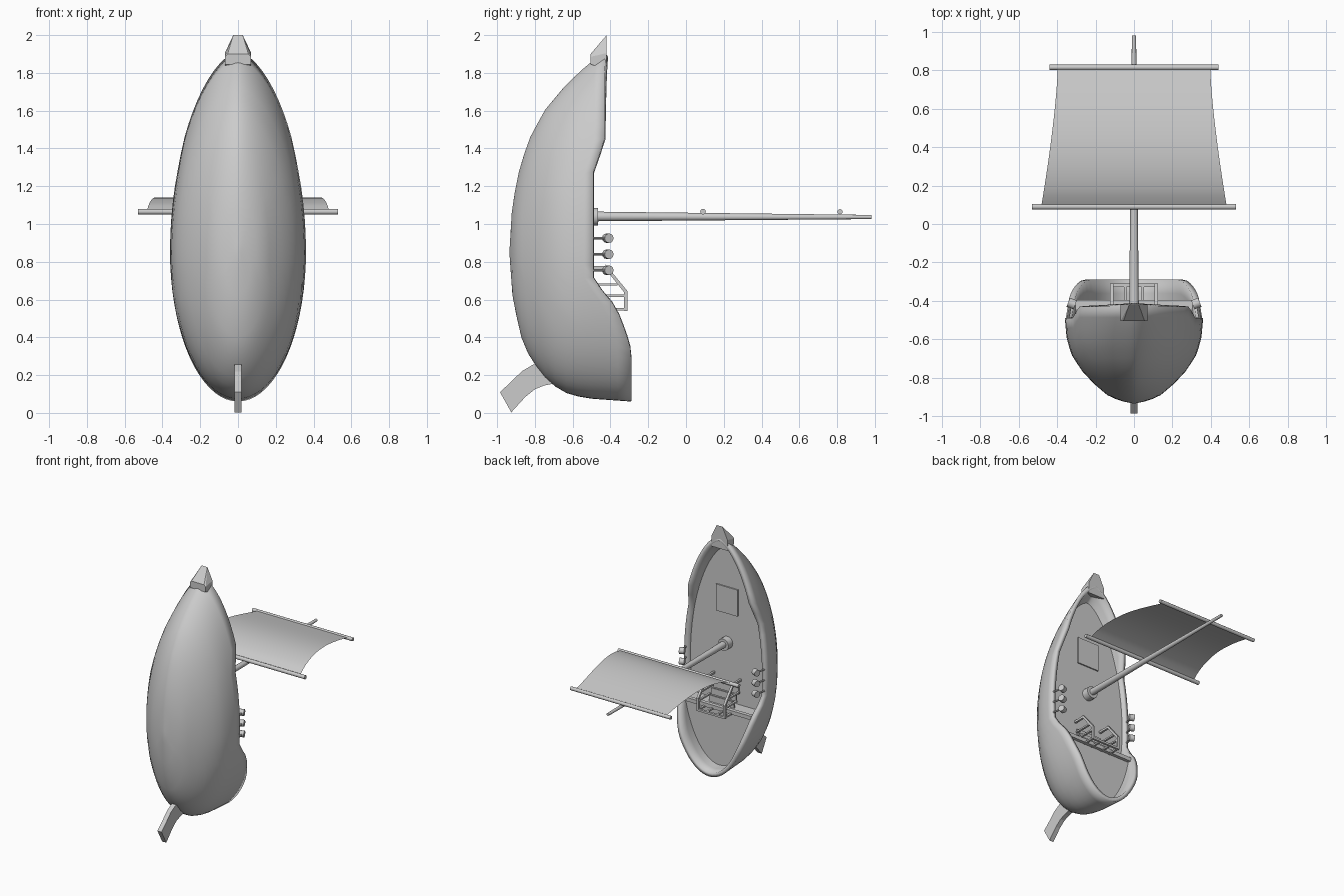
import bpy, bmesh
from math import sin, cos, pi, radians
from mathutils import Vector

if "Cube" in bpy.data.objects:
    bpy.data.objects.remove(bpy.data.objects["Cube"])


def interp(pts, v):
    """Piecewise linear lookup in an ascending list of (key, value)."""
    if v <= pts[0][0]:
        return pts[0][1]
    for (a, fa), (b, fb) in zip(pts, pts[1:]):
        if v <= b:
            return fa + (fb - fa) * (v - a) / (b - a)
    return pts[-1][1]


def make(name, bm, smooth=True):
    bmesh.ops.recalc_face_normals(bm, faces=bm.faces)
    me = bpy.data.meshes.new(name)
    bm.to_mesh(me)
    bm.free()
    ob = bpy.data.objects.new(name, me)
    bpy.context.collection.objects.link(ob)
    if smooth:
        bpy.ops.object.select_all(action='DESELECT')
        ob.select_set(True)
        bpy.context.view_layer.objects.active = ob
        bpy.ops.object.shade_smooth_by_angle(angle=radians(35))
    return ob


def rod(name, a, b, r1, r2=None, sides=12):
    """Tapered cylinder between two points."""
    a, b = Vector(a), Vector(b)
    bm = bmesh.new()
    bmesh.ops.create_cone(bm, cap_ends=True, segments=sides, radius1=r1,
                          radius2=r1 if r2 is None else r2, depth=(b - a).length)
    m = (b - a).to_track_quat('Z', 'Y').to_matrix().to_4x4()
    m.translation = (a + b) / 2
    bm.transform(m)
    return make(name, bm)


def hull_of(name, pts):
    """Convex solid around points."""
    bm = bmesh.new()
    for p in pts:
        bm.verts.new(p)
    bmesh.ops.convex_hull(bm, input=bm.verts)
    return make(name, bm, False)


def box(name, lo, hi):
    return hull_of(name, [(x, y, z) for x in (lo[0], hi[0]) for y in (lo[1], hi[1])
                          for z in (lo[2], hi[2])])


def extrude_x(name, yz, half):
    bm = bmesh.new()
    f = bm.faces.new([bm.verts.new((-half, y, z)) for y, z in yz])
    r = bmesh.ops.extrude_face_region(bm, geom=[f])
    bmesh.ops.translate(bm, vec=(2 * half, 0, 0),
                        verts=[v for v in r['geom'] if isinstance(v, bmesh.types.BMVert)])
    return make(name, bm, False)


# Hull shape: stern end, bow end and half width by depth y; rim height by z
MID, KEEL, N, ROWS = 0.85, -0.935, 72, 14
STERN = [(KEEL, .85), (-.92, .63), (-.88, .42), (-.83, .3), (-.76, .2), (-.67, .12),
         (-.6, .092), (-.5, .075), (-.29, .06)]
BOW = [(KEEL, .85), (-.92, 1.1), (-.88, 1.3), (-.83, 1.45), (-.75, 1.6), (-.65, 1.72),
       (-.57, 1.8), (-.5, 1.86), (-.43, 1.91)]
WIDTH = [(KEEL, 0), (-.92, .075), (-.89, .14), (-.83, .21), (-.76, .275), (-.68, .325),
         (-.6, .35), (-.49, .36)]
RIM = [(.33, -.29), (.42, -.315), (.56, -.37), (.7, -.49), (1.3, -.49), (1.45, -.43)]


def outline(a, y):
    t = cos(a)
    reach = MID - interp(STERN, y) if t > 0 else interp(BOW, y) - MID
    x = interp(WIDTH, y) * max(0, 1 - t * t) ** (.5 if t > 0 else .6)
    return Vector((x if a <= pi else -x, y, MID - reach * t))


bm = bmesh.new()
rows = []
for k in range(ROWS + 1):
    row = []
    for j in range(N):
        a = 2 * pi * j / N
        top = interp(RIM, outline(a, -.43).z)
        row.append(bm.verts.new(outline(a, top + (KEEL - top) * sin(pi / 2 * k / ROWS))))
    rows.append(row)
for r0, r1 in zip(rows, rows[1:]):
    for j in range(N):
        n = (j + 1) % N
        bm.faces.new((r0[j], r0[n], r1[n], r1[j]))
bmesh.ops.remove_doubles(bm, verts=bm.verts, dist=.0005)
hull = make("hull", bm)
low = min(hull.data.polygons, key=lambda p: p.center.y)
if low.normal.y > 0:
    hull.data.flip_normals()
mod = hull.modifiers.new("planking", 'SOLIDIFY')
mod.thickness, mod.offset = .032, -1


# Decks, clipped at the step
def deck(name, y, clip):
    bm = bmesh.new()
    vs = []
    for j in range(N):
        p = outline(2 * pi * j / N, y)
        vs.append(bm.verts.new((p.x * .96, y, clip(MID + (p.z - MID) * .98))))
    bmesh.ops.remove_doubles(bm, verts=vs, dist=.0005)
    f = bm.faces.new([v for v in vs if v.is_valid])
    ob = make(name, bm, False)
    if ob.data.polygons[0].normal.y < 0:
        ob.data.flip_normals()


STEP = .57
deck("main_deck", -.52, lambda z: max(z, STEP))
deck("aft_deck", -.42, lambda z: min(z, STEP))
box("bulkhead", (-.325, -.53, STEP - .01), (.325, -.42, STEP))
box("deck_edge_beam", (-.315, -.425, STEP - .025), (.315, -.395, STEP + .005))
box("hatch", (-.095, -.522, 1.27), (.095, -.51, 1.48))

# Stairs with handrails
for i in range(3):
    y, z = -.445 - .028 * i, STEP + .045 * i
    box("stair_tread", (-.11, y - .012, z), (.11, y, z + .05))
for s in (-1, 1):
    x = s * .116
    rail = [(-.425, .785), (-.31, .645), (-.31, .54), (-.327, .54), (-.327, .638), (-.425, .76)]
    ob = extrude_x("handrail", rail, .009)
    ob.location.x = x
    box("handrail_foot", (x - .008, -.52, .762), (x + .008, -.42, .778))
    for z, y0, y1 in ((.68, -.5, -.362), (.62, -.47, -.325), (.548, -.42, -.315)):
        box("rail_post", (x - .008, y0, z - .006), (x + .008, y1, z + .006))
    box("baluster", (s * .045 - .007, -.42, .542), (s * .045 + .007, -.315, .554))
box("cross_rail", (-.125, -.327, .54), (.125, -.31, .556))

# Swivel guns along both sides
for s in (-1, 1):
    for z in (.925, .84, .755):
        rod("gun_post", (s * .345, -.5, z), (s * .33, -.42, z), .007, sides=8)
        rod("gun_barrel", (s * .306, -.421, z), (s * .342, -.407, z), .025)

# Bow cap and rudder
hull_of("bow_cap", [(s * x, y, z) for s in (-1, 1) for x, y, z in (
    (.025, -.42, 2.0), (.07, -.42, 1.905), (.07, -.42, 1.82),
    (.055, -.505, 1.9), (.07, -.505, 1.885), (.07, -.505, 1.845))])
extrude_x("rudder", [(-.985, .11), (-.92, .17), (-.87, .22), (-.81, .255), (-.72, .255),
                     (-.7, .155), (-.75, .145), (-.8, .125), (-.85, .085), (-.925, .003)], .018)

# Mast and yards
rod("mast", (0, -.53, 1.04), (0, .982, 1.037), .026, .011, 16)
rod("mast_collar", (0, -.53, 1.038), (0, -.465, 1.038), .047, sides=16)
rod("lower_yard", (-.53, .09, 1.065), (.53, .09, 1.065), .015)
rod("upper_yard", (-.44, .815, 1.065), (.44, .815, 1.065), .014)

# Billowing sail sheet
bm = bmesh.new()
prev = None
for i in range(17):
    t = i / 16
    y, z = .095 + .715 * t, 1.07 + .07 * sin(pi * t ** .75)
    x = .397 + .085 * (1 - t) ** 1.4
    cur = [bm.verts.new((s * x, y, z)) for s in (-1, 1)]
    if prev:
        bm.faces.new((prev[0], prev[1], cur[1], cur[0]))
    prev = cur
make("sail", bm)
